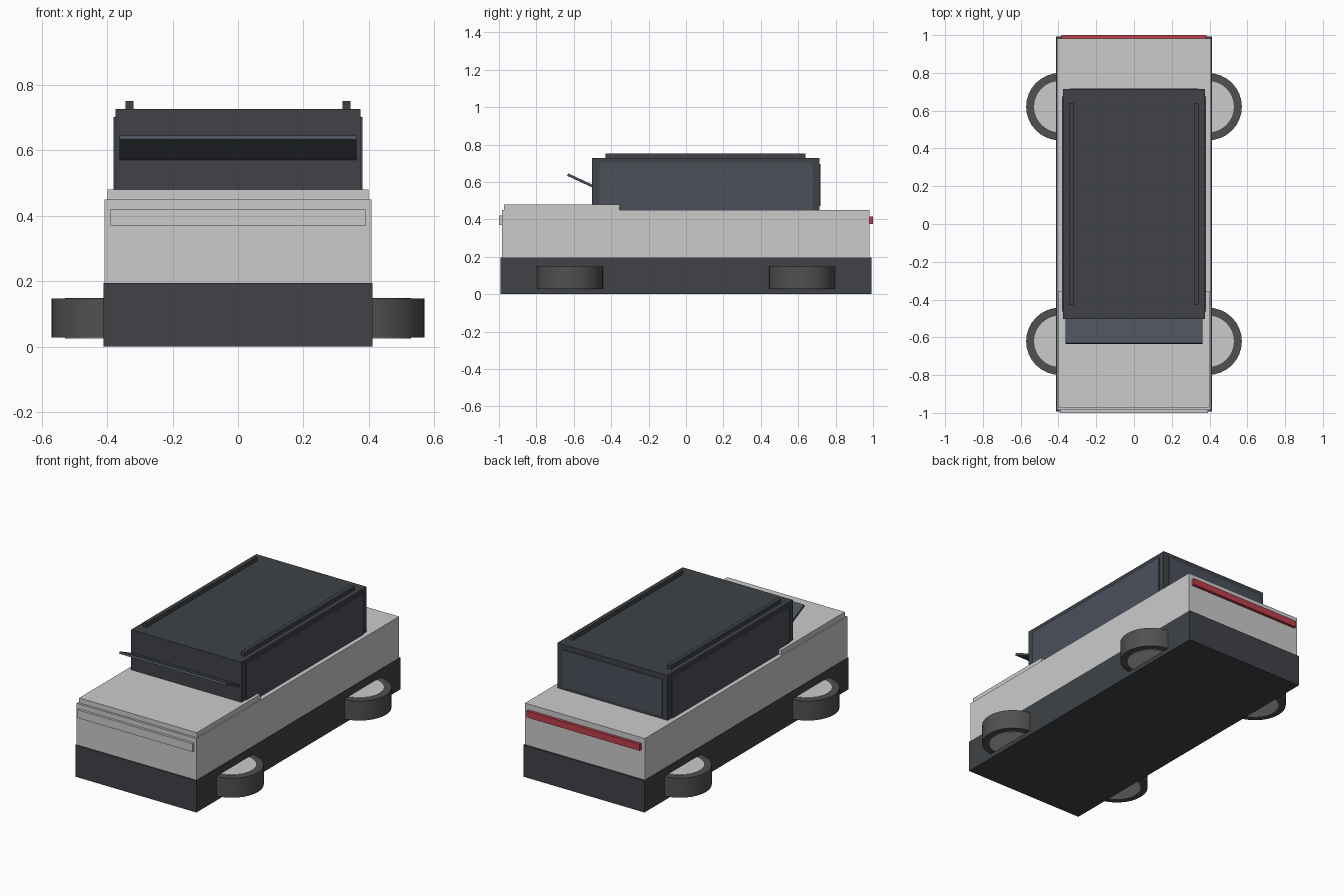
import bpy, math
from mathutils import Matrix, Vector

if "Cube" in bpy.data.objects:
    bpy.data.objects.remove(bpy.data.objects["Cube"])


def mat(name, r, g, b):
    m = bpy.data.materials.new(name)
    m.diffuse_color = (r, g, b, 1)
    m.use_nodes = True
    m.node_tree.nodes["Principled BSDF"].inputs["Base Color"].default_value = m.diffuse_color
    return m


PAINT = mat("silver_paint", 0.62, 0.63, 0.64)
TRIM = mat("dark_trim", 0.05, 0.055, 0.062)
GLASS = mat("tinted_glass", 0.07, 0.08, 0.105)
TYRE = mat("rubber", 0.08, 0.08, 0.08)
RIM = mat("rim_metal", 0.55, 0.55, 0.56)
RED = mat("red_lamp", 0.5, 0.05, 0.07)
LAMP = mat("front_lamp", 0.62, 0.63, 0.64)


def box(name, lo, hi, m):
    """Box between two opposite corners."""
    lo, hi = Vector(lo), Vector(hi)
    bpy.ops.mesh.primitive_cube_add(size=1)
    o = bpy.context.object
    o.name = name
    o.data.transform(Matrix.Diagonal((*(hi - lo), 1)))
    o.location = (lo + hi) / 2
    o.data.materials.append(m)
    return o


def disc(name, x, y, z0, z1, r, m):
    """Flat-lying cylinder with smooth side."""
    bpy.ops.mesh.primitive_cylinder_add(vertices=32, radius=r, depth=z1 - z0,
                                        location=(x, y, (z0 + z1) / 2))
    o = bpy.context.object
    o.name = name
    o.data.materials.append(m)
    bpy.ops.object.shade_smooth_by_angle(angle=math.radians(30))


# Body shells
box("lower_body", (-0.412, -0.992, 0), (0.412, 0.992, 0.195), TRIM)
box("upper_body", (-0.408, -0.985, 0.19), (0.408, 0.982, 0.45), PAINT)
box("hood", (-0.4, -0.972, 0.44), (0.4, -0.355, 0.48), PAINT)

# Cabin with side and rear windows
box("cabin", (-0.375, -0.502, 0.44), (0.375, 0.714, 0.727), TRIM)
for side, s in (("left", -1), ("right", 1)):
    xs = sorted((s * 0.36, s * 0.381))
    box(side + "_window", (xs[0], -0.462, 0.44), (xs[1], 0.675, 0.702), GLASS)
    xs = sorted((s * 0.32, s * 0.345))
    box(side + "_roof_rail", (xs[0], -0.43, 0.72), (xs[1], 0.64, 0.752), TRIM)
box("rear_window", (-0.34, 0.70, 0.47), (0.34, 0.718, 0.695), GLASS)

# Tilted windshield panel sticking out ahead of the cabin
shield = box("windshield", (-0.363, -0.15, -0.007), (0.363, 0.15, 0.007), GLASS)
shield.rotation_euler.x = math.radians(-25)
shield.location = (0, -0.497, 0.576)

# Light bars
box("front_light_bar", (-0.392, -1.0, 0.37), (0.392, -0.98, 0.42), LAMP)
box("tail_light_bar", (-0.385, 0.97, 0.375), (0.385, 1.0, 0.415), RED)

# Wheels lying flat, with rims
for sx, side in ((-1, "left"), (1, "right")):
    for sy, end in ((-1, "front"), (1, "rear")):
        x, y = sx * 0.393, sy * 0.621
        disc(f"{end}_{side}_tyre", x, y, 0.027, 0.147, 0.178, TYRE)
        disc(f"{end}_{side}_rim", x, y, 0.025, 0.149, 0.136, RIM)
